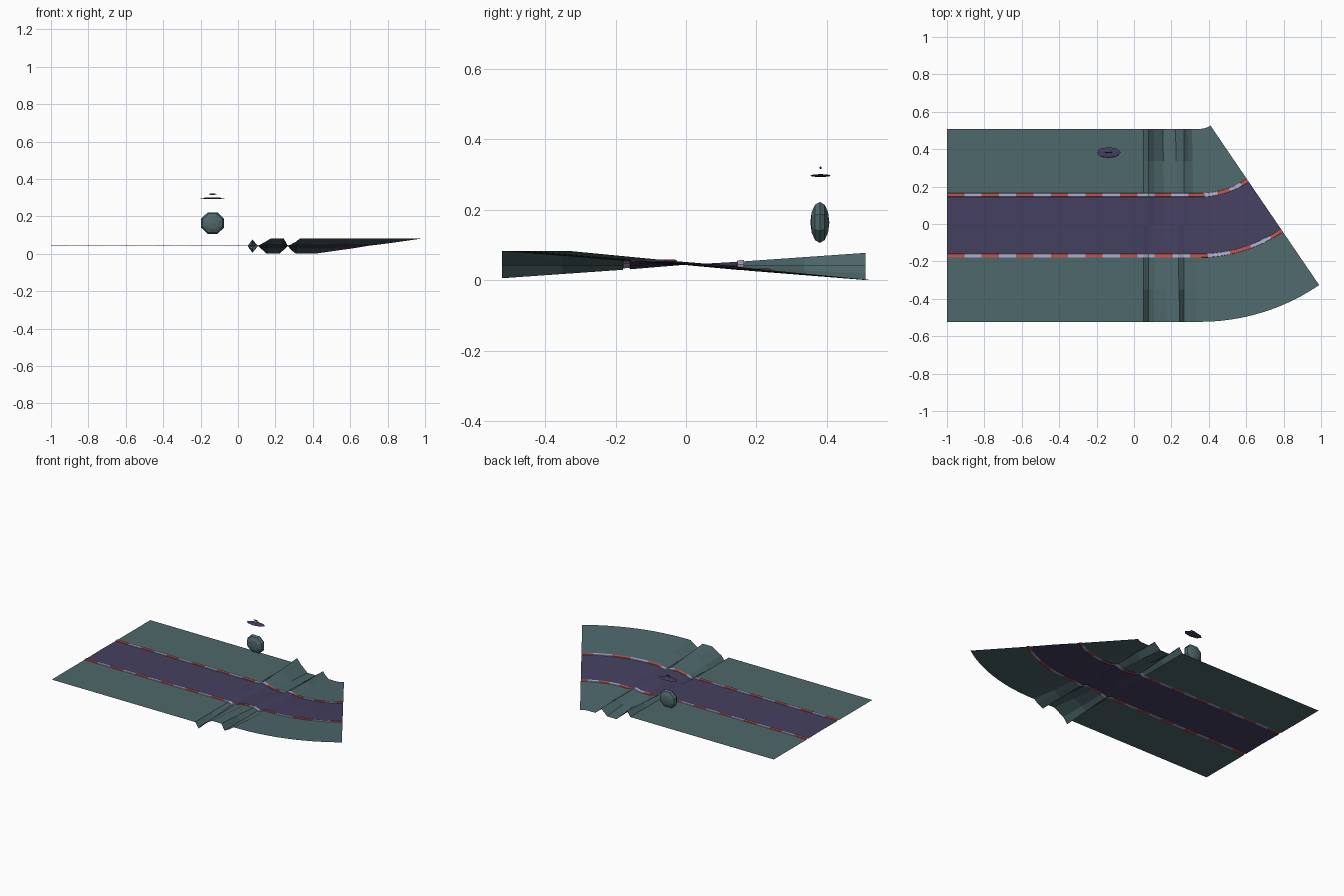
import bpy, bmesh, math

if "Cube" in bpy.data.objects:
    bpy.data.objects.remove(bpy.data.objects["Cube"])

def material(name, rgb):
    m = bpy.data.materials.new(name)
    m.diffuse_color = (*rgb, 1)
    m.use_nodes = True
    m.node_tree.nodes["Principled BSDF"].inputs["Base Color"].default_value = m.diffuse_color
    return m

GREEN = material("grey green", (0.076, 0.138, 0.147))
PURPLE = material("dark purple", (0.058, 0.051, 0.117))
RED = material("kerb red", (0.50, 0.09, 0.09))
LAVENDER = material("kerb lavender", (0.44, 0.41, 0.60))

# Centreline: straight along x, then an arc to the left
BASE, Y0, TURN, RADIUS, END = 0.0415, -0.007, 0.353, 0.615, 0.721
KERB = 0.0925  # length of one kerb block
# Banking keys: distance, height of the right-hand edge
BANK = [(-1, 0), (0.052, 0), (0.077, -0.036), (0.107, 0), (0.165, 0.041),
        (0.233, 0.041), (0.267, 0), (0.321, 0.041), (END, 0.041)]

def bank(s):
    for (a, za), (b, zb) in zip(BANK, BANK[1:]):
        if s <= b:
            return za + (zb - za) * (s - a) / (b - a)
    return BANK[-1][1]

def point(s, lat, up):
    z = BASE + up - bank(s) * lat / 0.516
    if s <= TURN:
        skew = -0.022 * lat if 0.16 < s < 0.34 and abs(s - 0.267) > 0.01 else 0
        return (s + skew, Y0 + lat, z)
    a = (s - TURN) / RADIUS
    r = RADIUS - lat
    return (TURN + r * math.sin(a), Y0 + RADIUS - r * math.cos(a), z)

stations = {round(k[0], 4) for k in BANK}
stations |= {round(-1 + KERB * i, 4) for i in range(19)}
stations |= {round(TURN + (END - TURN) * i / 12, 4) for i in range(13)}
stations = sorted(s for s in stations if s <= END)

def strip(name, profile, mats):
    """Sweep an open (offset, height) profile along the track."""
    bm = bmesh.new()
    rows = [[bm.verts.new(point(s, lat, up)) for lat, up in profile] for s in stations]
    for i in range(len(rows) - 1):
        mid = (stations[i] + stations[i + 1]) / 2
        for j in range(len(profile) - 1):
            f = bm.faces.new((rows[i][j], rows[i + 1][j], rows[i + 1][j + 1], rows[i][j + 1]))
            # alternate kerb blocks along the length
            f.material_index = int((mid + 1) / KERB) % len(mats)
    me = bpy.data.meshes.new(name)
    bm.to_mesh(me)
    bm.free()
    for m in mats:
        me.materials.append(m)
    ob = bpy.data.objects.new(name, me)
    bpy.context.collection.objects.link(ob)

# Track surface, verges and kerbs
strip("road", [(-0.152, 0), (0, 0.002), (0.152, 0)], [PURPLE])
for side, sg in (("left", 1), ("right", -1)):
    verge = [(sg * 0.172, 0), (sg * 0.344, 0), (sg * 0.516, 0)]
    kerb = [(sg * 0.152, 0), (sg * 0.153, 0.004), (sg * 0.171, 0.004), (sg * 0.172, 0)]
    if sg < 0:
        verge.reverse()
        kerb.reverse()
    strip(side + "_verge", verge, [GREEN])
    strip(side + "_kerb", kerb, [RED, LAVENDER])

def ellipsoid(name, centre, radii, mat, rings, rot=(0, 0, 0)):
    bpy.ops.mesh.primitive_uv_sphere_add(segments=8, ring_count=rings, radius=1,
                                         location=centre, rotation=rot)
    ob = bpy.context.object
    ob.name = name
    ob.scale = radii
    ob.data.materials.append(mat)

# Floating marker: faceted body (flat side up), disc and small cap bar
spin = math.pi / 8
bpy.ops.mesh.primitive_uv_sphere_add(segments=8, ring_count=6, radius=1)
body = bpy.context.object
body.name = "floating_body"
for v in body.data.vertices:
    x, y, z = v.co
    u = x * math.cos(spin) - y * math.sin(spin)
    w = x * math.sin(spin) + y * math.cos(spin)
    v.co = (u * 0.066, -z * 0.027, w * 0.063)
body.location = (-0.136, 0.38, 0.164)
body.data.materials.append(GREEN)
ellipsoid("floating_disc", (-0.136, 0.382, 0.297), (0.064, 0.029, 0.004), PURPLE, 6)
ellipsoid("cap_bar", (-0.136, 0.382, 0.319), (0.021, 0.003, 0.004), PURPLE, 4)
